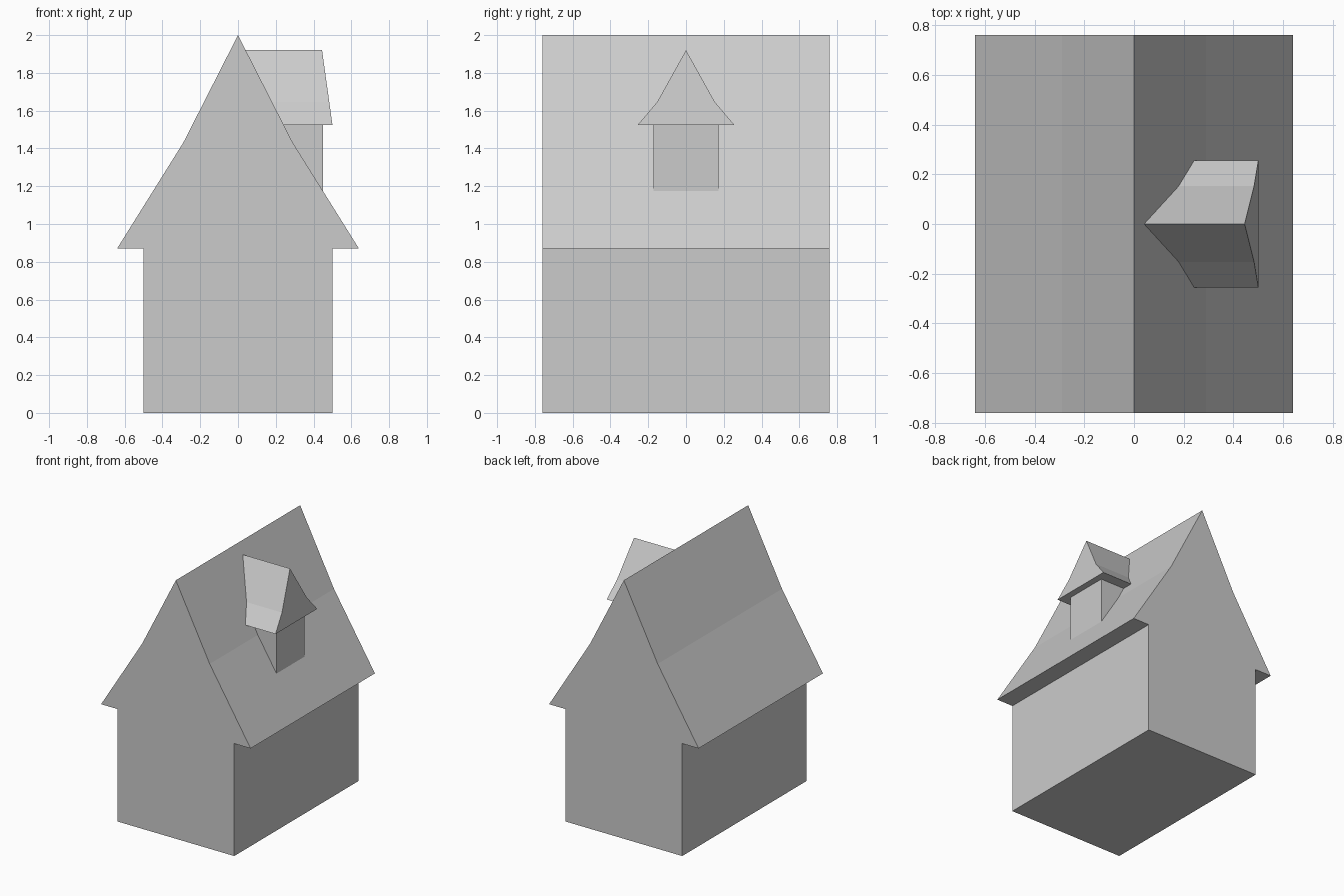
import bpy
import bmesh

if "Cube" in bpy.data.objects:
    bpy.data.objects.remove(bpy.data.objects["Cube"])

KINK, RIDGE, EAVE = (0.29, 1.43), (0.0, 2.0), (0.64, 0.87)
HALF_DEPTH = 0.76
EMBED = 0.02  # how far the dormer tucks into the house


def loft(name, start, end):
    """Closed solid between two matching outlines."""
    bm = bmesh.new()
    a = [bm.verts.new(p) for p in start]
    b = [bm.verts.new(p) for p in end]
    bm.faces.new(a)
    bm.faces.new(b[::-1])
    for i in range(len(a)):
        j = (i + 1) % len(a)
        bm.faces.new((a[i], b[i], b[j], a[j]))
    bmesh.ops.recalc_face_normals(bm, faces=bm.faces)
    mesh = bpy.data.meshes.new(name)
    bm.to_mesh(mesh)
    bm.free()
    obj = bpy.data.objects.new(name, mesh)
    bpy.context.collection.objects.link(obj)
    return obj


def mirrored(right, apex):
    """Full outline from its right half (bottom to top) and the apex."""
    return right + [apex] + [(-u, z) for u, z in reversed(right)]


def roof_x(z):
    """x of the right main roof slope at height z."""
    (x0, z0), (x1, z1) = (RIDGE, KINK) if z > KINK[1] else (KINK, EAVE)
    return x0 + (x1 - x0) * (z - z0) / (z1 - z0)


# House: walls and bell-cast gable roof in one profile
profile = mirrored([(0.5, 0.0), (0.5, 0.87), EAVE, KINK], RIDGE)
loft("house", [(x, -HALF_DEPTH, z) for x, z in profile],
     [(x, HALF_DEPTH, z) for x, z in profile])

# Dormer walls: side outline follows the main roof behind the front wall
side = [(0.45, 1.174), (0.45, 1.525 + EMBED)]
side += [(roof_x(z) - EMBED, z) for z in (1.525 + EMBED, KINK[1], 1.174)]
loft("dormer_walls", [(x, -0.172, z) for x, z in side],
     [(x, 0.172, z) for x, z in side])

# Dormer roof: leaning front, back cut along the main roof slope
EAVE_Z, TOP_Z = 1.525, 1.92
gable = mirrored([(0.255, EAVE_Z), (0.152, 1.647)], (0.0, TOP_Z))
lean = (0.50 - 0.445) / (TOP_Z - EAVE_Z)
loft("dormer_roof", [(0.50 - lean * (z - EAVE_Z), y, z) for y, z in gable],
     [(roof_x(z) - EMBED, y, z) for y, z in gable])
